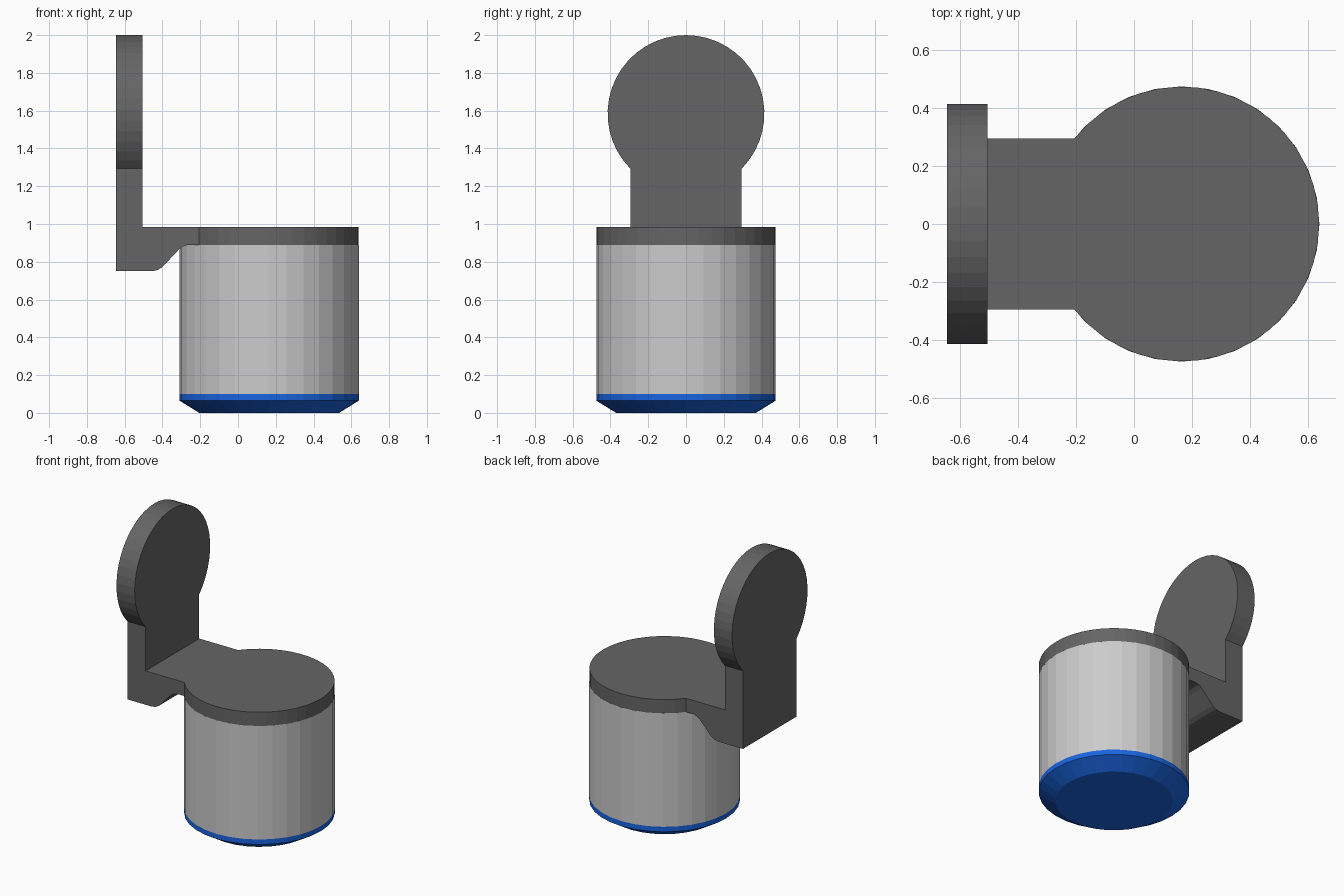
import bpy, bmesh
from math import sin, cos, asin, pi
from mathutils import Vector

if "Cube" in bpy.data.objects:
    bpy.data.objects.remove(bpy.data.objects["Cube"])

CX = 0.165          # axis of the round body
W = 0.295           # half width of the bracket neck
SEG = 32


def material(name, color):
    m = bpy.data.materials.new(name)
    m.diffuse_color = color
    m.use_nodes = True
    m.node_tree.nodes["Principled BSDF"].inputs["Base Color"].default_value = m.diffuse_color
    return m


def finish(bm, name, mat=None):
    bmesh.ops.recalc_face_normals(bm, faces=bm.faces)
    me = bpy.data.meshes.new(name)
    bm.to_mesh(me)
    bm.free()
    ob = bpy.data.objects.new(name, me)
    bpy.context.collection.objects.link(ob)
    if mat:
        me.materials.append(mat)
    return ob


def prism(bm, pts, offset):
    """Closed outline extruded along a vector."""
    face = bm.faces.new([bm.verts.new(p) for p in pts])
    new = bmesh.ops.extrude_face_region(bm, geom=[face], use_keep_orig=True)["geom"]
    bmesh.ops.translate(bm, vec=Vector(offset),
                        verts=[v for v in new if isinstance(v, bmesh.types.BMVert)])


def turned(name, profile, mat=None):
    """Solid of rings (radius, z) around the body axis."""
    bm = bmesh.new()
    rings = [[bm.verts.new((CX + r * cos(2 * pi * i / SEG), r * sin(2 * pi * i / SEG), z))
              for i in range(SEG)] for r, z in profile]
    for a, b in zip(rings, rings[1:]):
        for i in range(SEG):
            j = (i + 1) % SEG
            bm.faces.new((a[i], a[j], b[j], b[i]))
    bm.faces.new(rings[0])
    bm.faces.new(rings[-1])
    return finish(bm, name, mat)


def cut_circle(r, n=34):
    """Circle with its neck side cut off by a chord of half width W: (along, across)."""
    a = pi - asin(W / r)
    return [(r * cos(-a + 2 * a * i / n), r * sin(-a + 2 * a * i / n)) for i in range(n + 1)]


blue = material("blue", (0.01, 0.13, 0.75, 1))
dark = material("dark_grey", (0.13, 0.13, 0.13, 1))

# Round body and chamfered blue foot
turned("body", [(0.475, 0.10), (0.475, 0.89)])
turned("foot_pad", [(0.37, 0.0), (0.475, 0.065), (0.475, 0.10)], blue)

# Bracket: lid disc, upright disc and the angled neck joining them
bm = bmesh.new()
lid = cut_circle(0.474)
upright = cut_circle(0.415)
neck_x = CX + lid[0][0]
neck_z = 1.585 + upright[0][0]
prism(bm, [(CX + u, v, 0.89) for u, v in lid], (0, 0, 0.095))
prism(bm, [(-0.645, v, 1.585 + u) for u, v in upright], (0.14, 0, 0))
neck = [(-0.645, 0.75), (-0.455, 0.75), (-0.427, 0.756), (-0.40, 0.772),
        (-0.31, 0.868), (-0.287, 0.884), (-0.26, 0.89), (neck_x, 0.89),
        (neck_x, 0.985), (-0.505, 0.985), (-0.505, neck_z), (-0.645, neck_z)]
prism(bm, [(x, -W, z) for x, z in neck], (0, 2 * W, 0))

# Weld the three pieces and drop the walls left inside the joints
bmesh.ops.remove_doubles(bm, verts=bm.verts, dist=0.0005)
inner = [f for f in bm.faces if all(len(e.link_faces) > 2 for e in f.edges)]
bmesh.ops.delete(bm, geom=inner, context='FACES')
bmesh.ops.dissolve_limit(bm, angle_limit=0.01, verts=bm.verts, edges=bm.edges)
finish(bm, "bracket", dark)
